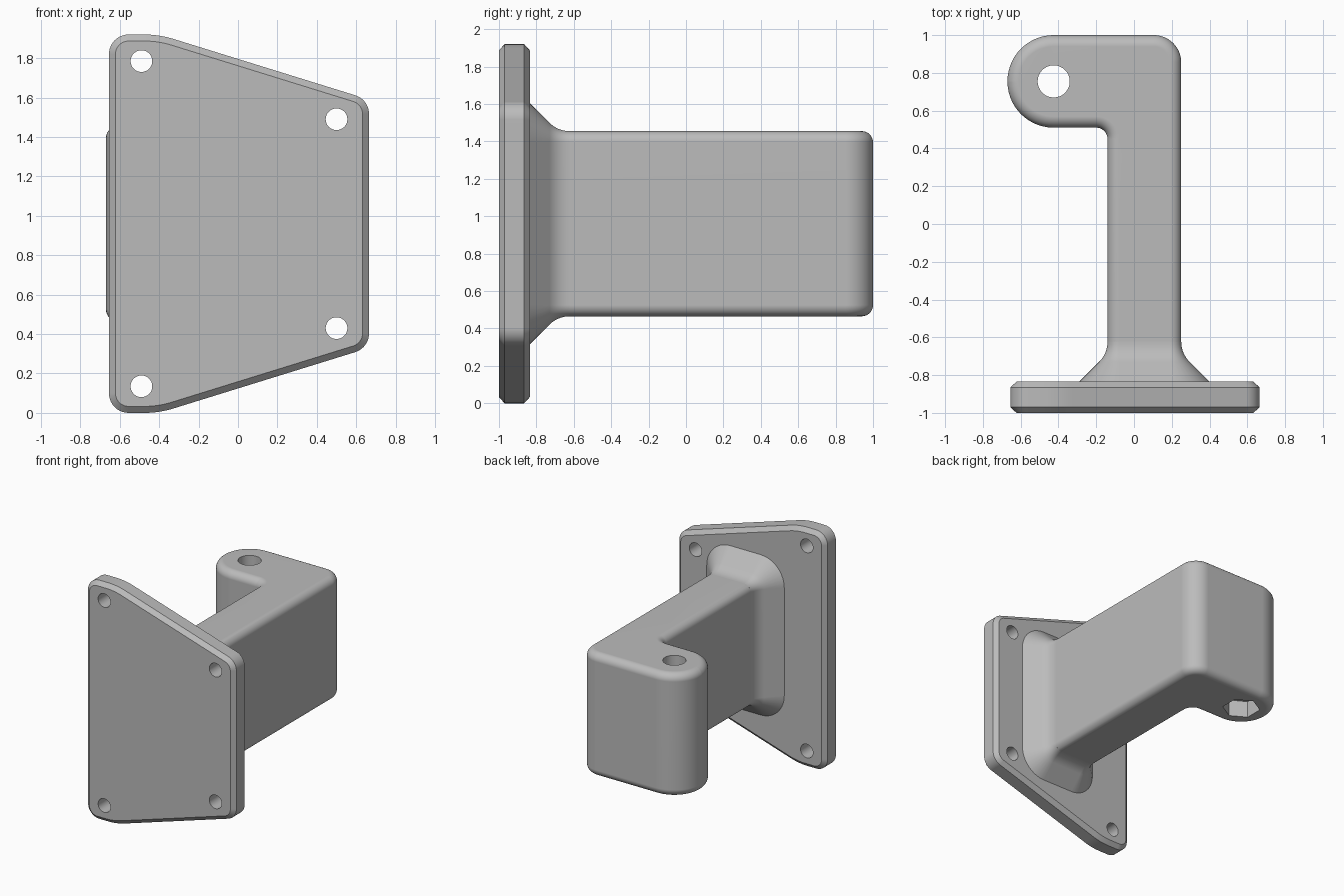
import bpy, bmesh, math
from mathutils import Vector

cube = bpy.data.objects.get("Cube")
if cube:
    bpy.data.objects.remove(cube, do_unlink=True)

grey = bpy.data.materials.new("plain grey")
grey.use_nodes = True
grey.diffuse_color = (0.5, 0.5, 0.5, 1)
grey.node_tree.nodes["Principled BSDF"].inputs["Base Color"].default_value = (0.5, 0.5, 0.5, 1)

MID = 0.96  # height of the symmetry plane


def outline(corners, steps=10):
    """Counter-clockwise polygon with rounded corners (x, y, radius) -> points with outward normals."""
    pts = []
    for i, (x, y, r) in enumerate(corners):
        p = Vector((x, y))
        a = (p - Vector(corners[i - 1][:2])).normalized()
        b = (Vector(corners[(i + 1) % len(corners)][:2]) - p).normalized()
        n1, n2 = Vector((a.y, -a.x)), Vector((b.y, -b.x))
        miter = (n1 + n2) / (1 + n1.dot(n2))
        if r == 0:
            pts.append((p, miter))
            continue
        turn = math.atan2(a.x * b.y - a.y * b.x, a.dot(b))
        r = math.copysign(r, turn)
        start = math.atan2(n1.y, n1.x)
        for k in range(steps + 1):
            t = start + turn * k / steps
            n = Vector((math.cos(t), math.sin(t)))
            pts.append((p - miter * r + n * r, n))
    return pts


def loft(name, shape, layers, axis="z"):
    """Stack the outline at (offset, depth) layers along z or y and cap both ends."""
    bm = bmesh.new()
    rings = []
    for off, d in layers:
        flat = [p + n * off for p, n in shape]
        rings.append([bm.verts.new((q.x, q.y, d) if axis == "z" else (q.x, d, q.y)) for q in flat])
    count = len(shape)
    for lo, hi in zip(rings, rings[1:]):
        for i in range(count):
            j = (i + 1) % count
            bm.faces.new((lo[i], lo[j], hi[j], hi[i]))
    bm.faces.new(rings[0])
    bm.faces.new(rings[-1])
    bmesh.ops.recalc_face_normals(bm, faces=bm.faces)
    mesh = bpy.data.meshes.new(name)
    bm.to_mesh(mesh)
    bm.free()
    mesh.materials.append(grey)
    ob = bpy.data.objects.new(name, mesh)
    bpy.context.collection.objects.link(ob)
    return ob


def prism(name, x, y, radius, lo, hi, sides=40, axis="z"):
    """Round or hexagonal cutter."""
    ring = [math.tau * (k + 0.5) / sides for k in range(sides)]
    corners = [(x + radius * math.cos(t), y + radius * math.sin(t), 0) for t in ring]
    return loft(name, outline(corners), [(0, lo), (0, hi)], axis)


def apply(ob, mod):
    bpy.context.view_layer.objects.active = ob
    bpy.ops.object.modifier_apply(modifier=mod.name)


def cut(ob, tool):
    mod = ob.modifiers.new("cut", "BOOLEAN")
    mod.operation, mod.solver, mod.object = "DIFFERENCE", "EXACT", tool
    apply(ob, mod)
    bpy.data.objects.remove(tool, do_unlink=True)


def finish(ob):
    bpy.ops.object.select_all(action="DESELECT")
    ob.select_set(True)
    bpy.context.view_layer.objects.active = ob
    bpy.ops.object.shade_smooth_by_angle(angle=math.radians(25))
    mod = ob.modifiers.new("normals", "WEIGHTED_NORMAL")
    mod.keep_sharp = True


# Mounting plate with chamfered rims and four screw holes
half = [(-0.4, 0, 0.5), (0.665, 0.33, 0.1)]
plate_shape = outline([(-0.655, 0, 0.1)] + half
                      + [(x, 2 * MID - z, r) for x, z, r in reversed(half)]
                      + [(-0.655, 2 * MID, 0.1)])
plate = loft("mounting_plate", plate_shape,
             [(-0.033, -1), (0, -0.97), (0, -0.865), (-0.033, -0.835)], "y")
for x, dz in ((-0.49, 0.825), (0.5, 0.53)):
    for s in (-1, 1):
        cut(plate, prism("screw_hole", x, MID + s * dz, 0.055, -1.1, -0.7, axis="y"))
finish(plate)

# Flared foot where the arm meets the plate
foot_shape = outline([(x, MID + dz, 0.06) for x, dz in
                      ((-0.14, -0.495), (0.25, -0.495), (0.25, 0.495), (-0.14, 0.495))])
R = 0.15
layers = [(0.15, -0.9), (0.15, -0.835)]
for k in range(9):
    t = math.radians(45) * (1 - k / 8)
    layers.append((R * (1 - math.cos(t)), -0.623 - R * math.sin(t)))
layers.append((-0.02, -0.6))
finish(loft("flared_foot", foot_shape, layers, "y"))

# Arm with hooked end, rounded along its top and bottom edges
arm_shape = outline([(0.25, -0.92, 0), (0.25, 1, 0.145), (-0.67, 1, 0.2445),
                     (-0.67, 0.51, 0.2445), (-0.14, 0.51, 0.06), (-0.14, -0.92, 0)], 14)
F = 0.06
rim = []
for k in range(9):
    t = math.radians(90) * k / 8
    rim.append((-F * (1 - math.sin(t)), 0.495 - F + F * math.cos(t)))
arm = loft("hooked_arm", arm_shape,
           [(o, MID - d) for o, d in rim] + [(o, MID + d) for o, d in reversed(rim)])

# Slot that splits the hook into two ears with chamfered inner edges
slot_shape = outline([(-1, 0.42, 0), (-0.139, 0.42, 0), (-0.139, 1.0005, 0.14),
                      (0.1, 1.0005, 0), (0.1, 1.2, 0), (-1, 1.2, 0)], 14)
slot = loft("slot", slot_shape, [(0, MID - 0.29), (0, MID + 0.29)])
for s in (-1, 1):
    cut(slot, loft("chamfer", arm_shape, [(-0.033, MID + s * 0.215), (0.066, MID + s * 0.305)]))
cut(arm, slot)

# Pivot hole through both ears and hexagonal nut pocket below
cut(arm, prism("pivot_hole", -0.425, 0.755, 0.085, 0.3, 1.6))
cut(arm, prism("nut_pocket", -0.425, 0.755, 0.142, 0.3, 0.6, sides=6))
finish(arm)
